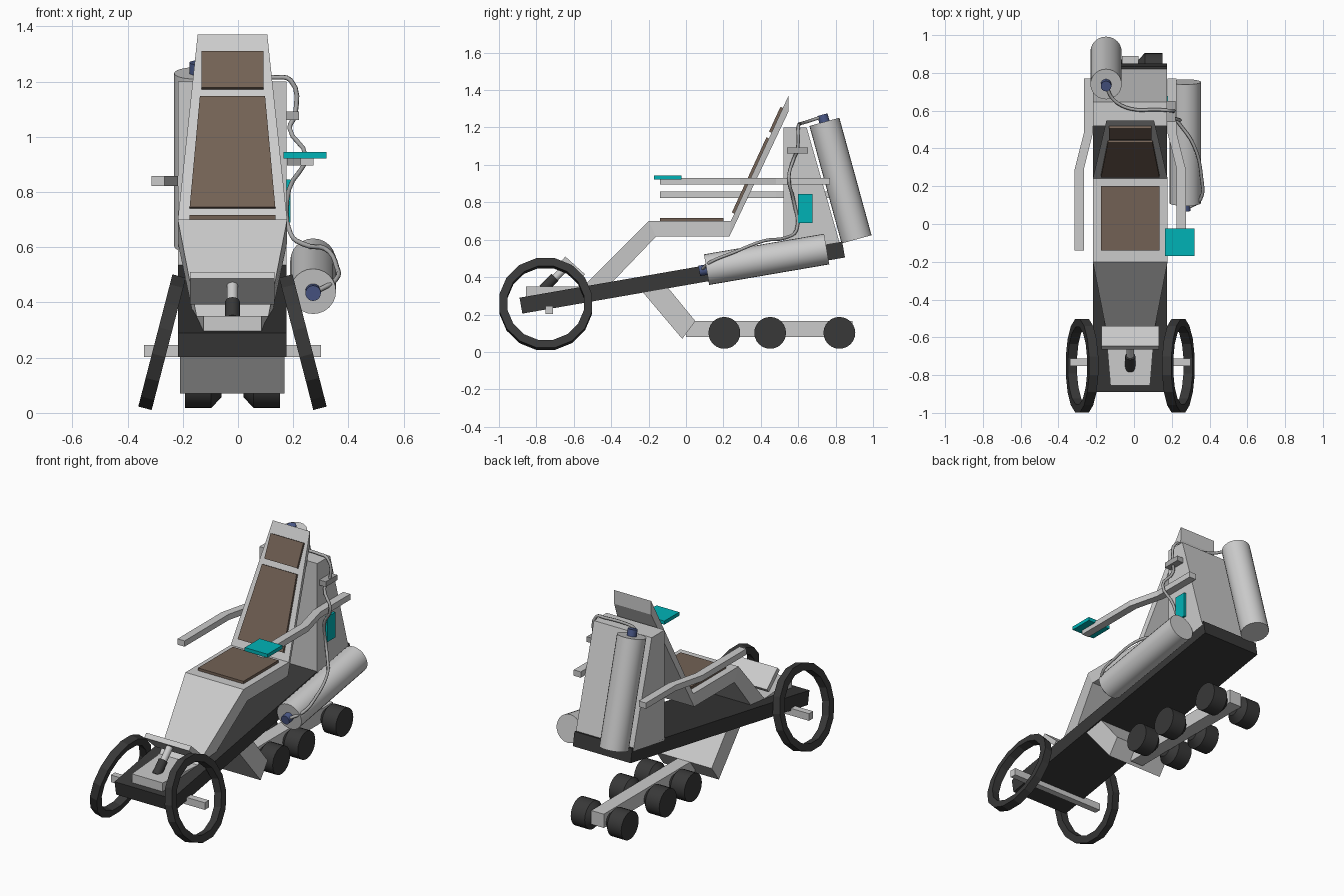
import bpy, bmesh, math
from mathutils import Vector, Matrix

if "Cube" in bpy.data.objects:
    bpy.data.objects.remove(bpy.data.objects["Cube"])

CX = -0.02  # centre line of the chair body


def material(name, rgb):
    m = bpy.data.materials.new(name)
    m.diffuse_color = (*rgb, 1)
    m.use_nodes = True
    m.node_tree.nodes["Principled BSDF"].inputs["Base Color"].default_value = m.diffuse_color
    return m


DARK = material("dark", (0.04, 0.04, 0.04))
BROWN = material("brown", (0.17, 0.12, 0.09))
TEAL = material("teal", (0.0, 0.45, 0.47))
BLUE = material("blue", (0.07, 0.1, 0.25))
LIGHT = material("light", (0.4, 0.4, 0.4))


def loft(name, rings, mat=None, closed=False):
    """Skin a list of equal-sided cross-sections."""
    bm = bmesh.new()
    vs = [[bm.verts.new(p) for p in r] for r in rings]
    n, k = len(rings), len(rings[0])
    for i in range(n if closed else n - 1):
        a, b = vs[i], vs[(i + 1) % n]
        for j in range(k):
            bm.faces.new((a[j], a[(j + 1) % k], b[(j + 1) % k], b[j]))
    if not closed:
        bm.faces.new(vs[0])
        bm.faces.new(vs[-1])
    bmesh.ops.recalc_face_normals(bm, faces=bm.faces)
    me = bpy.data.meshes.new(name)
    bm.to_mesh(me)
    bm.free()
    ob = bpy.data.objects.new(name, me)
    bpy.context.collection.objects.link(ob)
    if mat:
        me.materials.append(mat)
    return ob


def prism(name, profile, x0, x1, mat=None):
    return loft(name, [[(x, y, z) for y, z in profile] for x in (x0, x1)], mat)


def box(name, x0, x1, y0, y1, z0, z1, mat=None):
    return prism(name, [(y0, z0), (y1, z0), (y1, z1), (y0, z1)], x0, x1, mat)


def band(name, stations, mat=None):
    """Strip along the centre line: (top point, bottom point, half width)."""
    return loft(name, [[(CX - h, *t), (CX + h, *t), (CX + h, *b), (CX - h, *b)]
                       for t, b, h in stations], mat)


def rod(name, a, b, r1, r2=None, mat=None, sides=24):
    a, b = Vector(a), Vector(b)
    bpy.ops.mesh.primitive_cone_add(vertices=sides, radius1=r1, radius2=r1 if r2 is None else r2,
                                    depth=(b - a).length, location=(a + b) / 2)
    ob = bpy.context.object
    ob.name = name
    ob.rotation_euler = (b - a).to_track_quat('Z', 'Y').to_euler()
    bpy.ops.object.shade_smooth_by_angle(angle=math.radians(35))
    if mat:
        ob.data.materials.append(mat)
    return ob


# Sloping chassis plank
prism("chassis_plank", [(-0.89, 0.29), (-0.875, 0.205), (0.85, 0.505), (0.835, 0.59)],
      CX - 0.198, CX + 0.196, DARK)

# Folded seat shell: floor, ramp, seat, back
band("seat_shell", [((-0.855, 0.35), (-0.855, 0.294), 0.105),
                    ((-0.55, 0.35), (-0.47, 0.294), 0.13),
                    ((-0.2, 0.70), (-0.16, 0.617), 0.198),
                    ((0.24, 0.70), (0.232, 0.617), 0.198),
                    ((0.548, 1.37), (0.548, 1.285), 0.126)])

# Cushions
box("seat_cushion", -0.175, 0.135, -0.14, 0.2, 0.69, 0.716, BROWN)


def back_pad(name, z0, z1, h0, h1):
    st = []
    for z, h in ((z0, h0), (z1, h1)):
        y = 0.24 + (z - 0.70) * 0.46
        st.append(((y - 0.013, z + 0.006), (y + 0.01, z - 0.005), h))
    band(name, st, BROWN)


back_pad("back_cushion", 0.74, 1.142, 0.155, 0.118)
back_pad("head_cushion", 1.172, 1.305, 0.112, 0.112)

# Foot plate on an angled stem
band("foot_plate", [((-0.645, 0.51), (-0.665, 0.487), 0.153),
                    ((-0.54, 0.415), (-0.56, 0.392), 0.153)])
rod("foot_plate_stem", (CX, -0.75, 0.345), (CX, -0.62, 0.475), 0.02)
rod("foot_plate_boot", (CX, -0.765, 0.335), (CX, -0.70, 0.40), 0.027, mat=DARK)

# Rear equipment housing with slanted back
prism("rear_housing", [(0.52, 0.52), (0.52, 1.2), (0.645, 1.2), (0.825, 0.57)], CX - 0.198, CX + 0.196)

# Front wheels: cambered square-section rings, and their axle
for s, label in ((-1, "left"), (1, "right")):
    tilt = Matrix.Rotation(s * math.radians(-14.5), 4, 'Y')
    centre = Vector((CX + s * 0.255, -0.75, 0.256))
    rings = []
    for i in range(16):
        t = 2 * math.pi * (i + 0.5) / 16
        rings.append([centre + tilt @ Vector((x, r * math.cos(t), r * math.sin(t)))
                      for x, r in ((-0.025, 0.252), (0.025, 0.252), (0.025, 0.208), (-0.025, 0.208))])
    loft(label + "_front_wheel", rings, DARK, closed=True)
box("front_axle", -0.34, 0.30, -0.752, -0.712, 0.202, 0.246)

# Undercarriage: wide strut plate, central beam, six drum wheels
prism("undercarriage_strut", [(-0.24, 0.33), (-0.02, 0.07), (0.05, 0.165), (-0.11, 0.36)], -0.21, 0.168)
box("undercarriage_beam", CX - 0.043, CX + 0.043, 0.0, 0.89, 0.08, 0.165)
for i, y in enumerate((0.205, 0.45, 0.82)):
    for s, label in ((-1, "left"), (1, "right")):
        p = [(CX + s * d, y, 0.102) for d in (0.04, 0.077, 0.172)]
        rod(f"{label}_drum_wheel_{i + 1}", p[1], p[2], 0.085, mat=DARK)
        rod(f"{label}_drum_hub_{i + 1}", p[0], p[1], 0.045, 0.085, DARK)

# Gas tanks with blue valves
for name, x, a, b in (("rear_tank", -0.148, (0.912, 0.602), (0.74, 1.23)),
                      ("side_tank", 0.272, (0.752, 0.55), (0.11, 0.44))):
    a, b = Vector((x, *a)), Vector((x, *b))
    d = (b - a).normalized()
    rod(name, a, b, 0.083)
    rod(name + "_valve", b - d * 0.01, b + d * 0.04, 0.028, mat=BLUE)

# Armrests, kinked outward; the right one sits higher
for s, label, z in ((-1, "left", 0.84), (1, "right", 0.913)):
    path = [(0.222, 0.77), (0.222, 0.48), (0.27, 0.29), (0.27, -0.14)]
    loft(label + "_armrest", [[(CX + s * (x + dx), y, z + dz) for dx, dz in
                               ((-0.024, -0.018), (0.024, -0.018), (0.024, 0.018), (-0.024, 0.018))]
                              for x, y in path])

# Control pad, side module and hose clip
box("control_pad", 0.165, 0.32, -0.17, -0.025, 0.922, 0.944, TEAL)
box("side_module", 0.17, 0.19, 0.6, 0.677, 0.69, 0.845, TEAL)
box("hose_clip", 0.172, 0.22, 0.54, 0.652, 1.06, 1.092, LIGHT)

# Hose linking the two valves
pts = [(-0.148, 0.735, 1.26), (-0.11, 0.66, 1.235), (-0.02, 0.61, 1.22), (0.13, 0.605, 1.215),
       (0.19, 0.6, 1.205), (0.207, 0.595, 1.08), (0.187, 0.575, 1.03), (0.245, 0.55, 0.93),
       (0.185, 0.575, 0.81), (0.19, 0.59, 0.65), (0.24, 0.53, 0.61), (0.315, 0.42, 0.595),
       (0.357, 0.25, 0.53), (0.352, 0.13, 0.48), (0.285, 0.085, 0.44)]
cu = bpy.data.curves.new("hose", 'CURVE')
cu.dimensions = '3D'
cu.bevel_depth = 0.009
cu.bevel_resolution = 1
cu.resolution_u = 4
sp = cu.splines.new('BEZIER')
sp.bezier_points.add(len(pts) - 1)
for bp, p in zip(sp.bezier_points, pts):
    bp.co = p
    bp.handle_left_type = bp.handle_right_type = 'AUTO'
cu.materials.append(LIGHT)
hose = bpy.data.objects.new("hose", cu)
bpy.context.collection.objects.link(hose)
